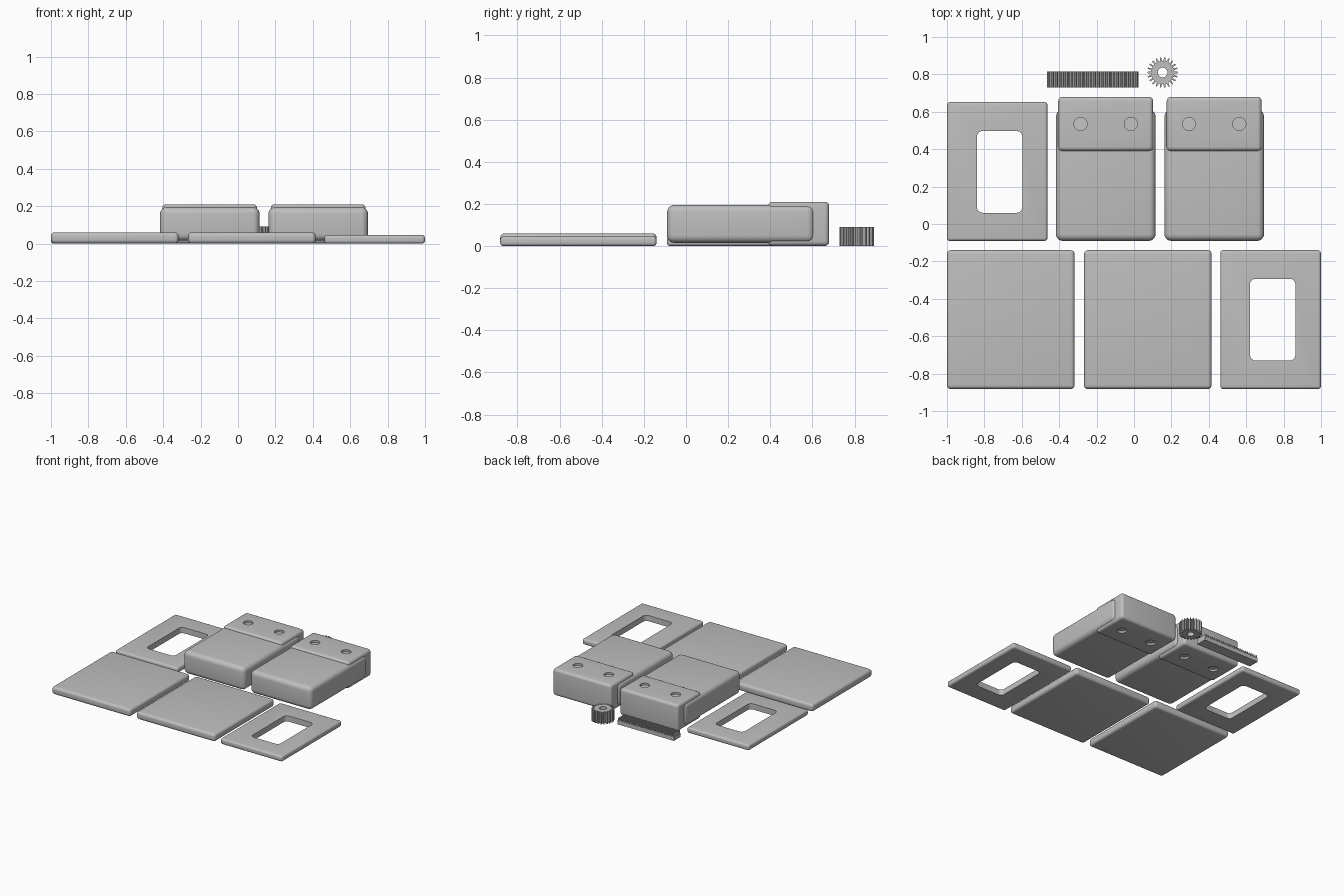
import bpy, bmesh
from math import cos, sin, pi

cube = bpy.data.objects.get("Cube")
if cube:
    bpy.data.objects.remove(cube, do_unlink=True)

grey = bpy.data.materials.new("plain grey")
grey.use_nodes = True
colour = (0.52, 0.52, 0.52, 1)
grey.diffuse_color = colour
grey.node_tree.nodes["Principled BSDF"].inputs["Base Color"].default_value = colour


def finish(name, bm):
    bmesh.ops.recalc_face_normals(bm, faces=bm.faces)
    mesh = bpy.data.meshes.new(name)
    bm.to_mesh(mesh)
    bm.free()
    mesh.materials.append(grey)
    obj = bpy.data.objects.new(name, mesh)
    bpy.context.collection.objects.link(obj)
    return obj


def smooth(obj):
    bpy.ops.object.select_all(action='DESELECT')
    obj.select_set(True)
    bpy.context.view_layer.objects.active = obj
    bpy.ops.object.shade_smooth_by_angle(angle=pi / 6)


def box(name, x, y, z, radius, upright_only=False):
    """Box from three (low, high) ranges with rounded edges."""
    bm = bmesh.new()
    bmesh.ops.create_cube(bm, size=1)
    for v in bm.verts:
        for i, (lo, hi) in enumerate((x, y, z)):
            v.co[i] = hi if v.co[i] > 0 else lo
    edges = [e for e in bm.edges if not upright_only
             or abs(e.verts[0].co.z - e.verts[1].co.z) > 0.01]
    bmesh.ops.bevel(bm, geom=edges, offset=radius, segments=5,
                    profile=0.5, affect='EDGES')
    return finish(name, bm)


def cylinder(name, x, y, radius):
    bm = bmesh.new()
    bmesh.ops.create_cone(bm, cap_ends=True, segments=32, radius1=radius,
                          radius2=radius, depth=1)
    bmesh.ops.translate(bm, verts=bm.verts, vec=(x, y, 0))
    return finish(name, bm)


def cut(obj, cutter):
    """Cut an opening, keep the result and drop the cutter."""
    cutter.hide_render = True
    mod = obj.modifiers.new("opening", 'BOOLEAN')
    mod.operation = 'DIFFERENCE'
    mod.solver = 'EXACT'
    mod.object = cutter
    bpy.context.view_layer.objects.active = obj
    bpy.ops.object.modifier_apply(modifier=mod.name)
    bpy.data.objects.remove(cutter, do_unlink=True)


def prism(name, outline, direction):
    bm = bmesh.new()
    face = bm.faces.new([bm.verts.new(p) for p in outline])
    new = bmesh.ops.extrude_face_region(bm, geom=[face])["geom"]
    bmesh.ops.translate(bm, vec=direction,
                        verts=[g for g in new if isinstance(g, bmesh.types.BMVert)])
    return finish(name, bm)


# Solid cover plates
for name, left in (("right_plate", -1.0), ("middle_plate", -0.267)):
    smooth(box(name, (left, left + 0.682), (-0.882, -0.14), (0, 0.06), 0.02))

# Thin frames with a rounded window
for name, left, low, window_x, window_y in (
        ("back_frame", -1.0, -0.09, -0.84, 0.06),
        ("front_frame", 0.462, -0.882, 0.62, -0.73)):
    frame = box(name, (left, left + 0.537), (low, low + 0.742), (0, 0.045), 0.015)
    cut(frame, box("window_cutter", (window_x, window_x + 0.243),
                   (window_y, window_y + 0.437), (-0.1, 0.2), 0.03, True))
    smooth(frame)

# Two cases, each gripped at the back by a cap with two round holes
for side, shift in (("right", 0.0), ("left", 0.58)):
    smooth(box(side + "_case", (-0.417 + shift, 0.115 + shift),
               (-0.09, 0.61), (0.015, 0.195), 0.035))
    cap = box(side + "_cap", (-0.405 + shift, 0.102 + shift),
              (0.39, 0.68), (0, 0.21), 0.022)
    for hole_x in (-0.286, -0.017):
        cut(cap, cylinder("hole_cutter", hole_x + shift, 0.535, 0.035))
    smooth(cap)

# Pinion gear with a bore
teeth = 22
outline = []
for i in range(teeth):
    for offset, radius in ((-0.3, 0.062), (-0.16, 0.082), (0.16, 0.082), (0.3, 0.062)):
        a = 2 * pi * (i + offset) / teeth
        outline.append((0.153 + radius * cos(a), 0.81 + radius * sin(a), 0))
gear = prism("gear", outline, (0, 0, 0.09))
cut(gear, cylinder("bore_cutter", 0.153, 0.81, 0.026))

# Toothed rack lying flat, teeth up
start, end, count = -0.465, 0.025, 24
pitch = (end - start) / count
outline = [(end, 0.73, 0), (start, 0.73, 0)]
for i in range(count):
    for offset, z in ((0, 0.03), (0.22, 0.03), (0.36, 0.05), (0.68, 0.05), (0.82, 0.03)):
        outline.append((start + (i + offset) * pitch, 0.73, z))
outline.append((end, 0.73, 0.03))
prism("rack", outline, (0, 0.085, 0))
